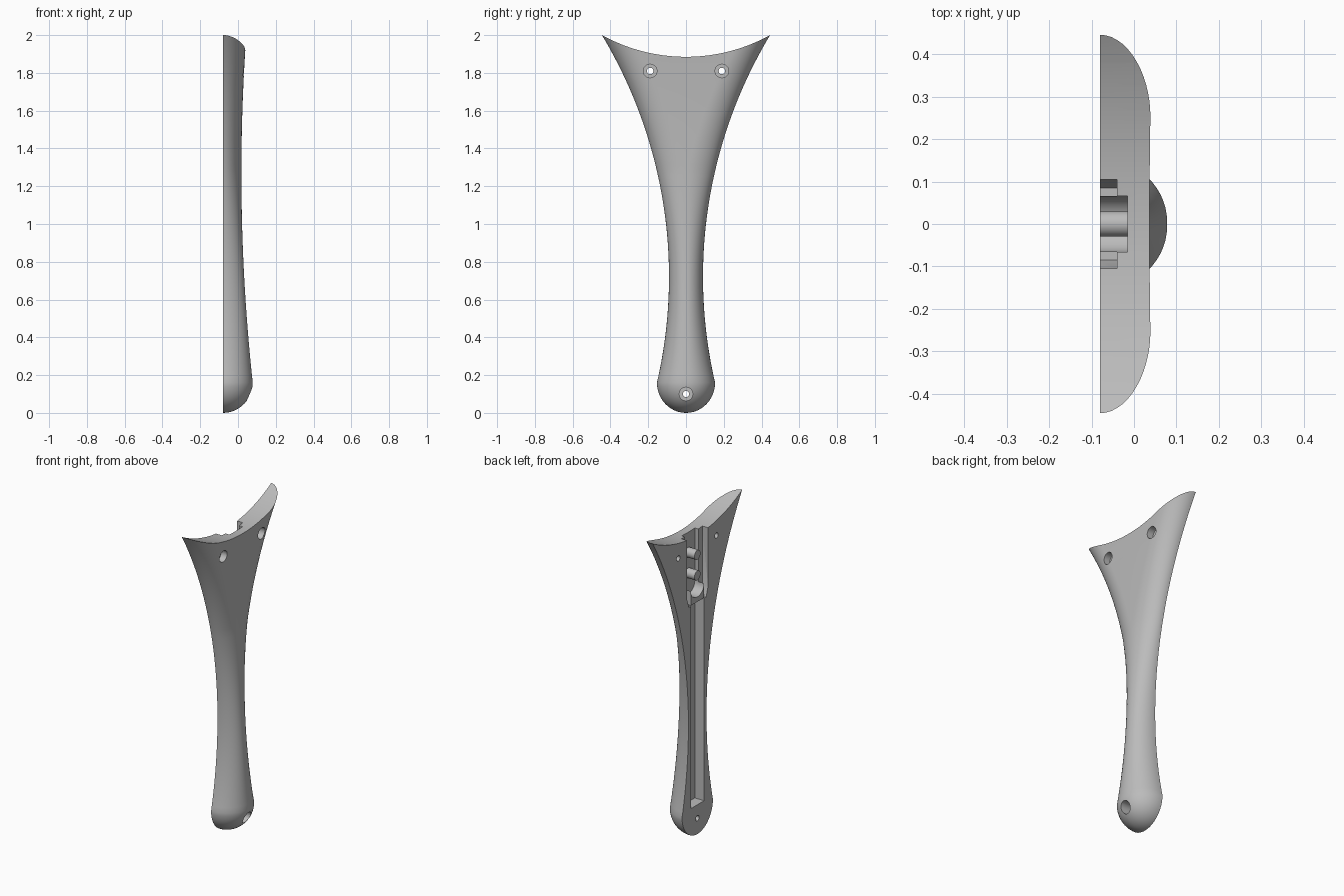
import bpy, bmesh, math
from mathutils import Matrix

cube = bpy.data.objects.get("Cube")
if cube:
    bpy.data.objects.remove(cube, do_unlink=True)

grey = bpy.data.materials.new("plain_grey")
grey.use_nodes = True
grey.diffuse_color = (0.5, 0.5, 0.5, 1)
grey.node_tree.nodes["Principled BSDF"].inputs["Base Color"].default_value = (0.5, 0.5, 0.5, 1)

BACK = -0.08      # flat mating face
FLOOR = -0.015    # floor of the deep channel


def add_object(name, bm):
    bmesh.ops.recalc_face_normals(bm, faces=bm.faces)
    mesh = bpy.data.meshes.new(name)
    bm.to_mesh(mesh)
    bm.free()
    mesh.materials.append(grey)
    ob = bpy.data.objects.new(name, mesh)
    bpy.context.collection.objects.link(ob)
    return ob


def rod(name, y, z, radius, x0, x1, sides=32):
    """Cylinder along x."""
    bm = bmesh.new()
    place = Matrix.Translation(((x0 + x1) / 2, y, z)) @ Matrix.Rotation(math.pi / 2, 4, 'Y')
    bmesh.ops.create_cone(bm, cap_ends=True, segments=sides, radius1=radius,
                          radius2=radius, depth=x1 - x0, matrix=place)
    return add_object(name, bm)


def prism(name, outline, x0, x1):
    """Outline of (y, z) points extruded along x."""
    bm = bmesh.new()
    face = bm.faces.new([bm.verts.new((x0, y, z)) for y, z in outline])
    new = bmesh.ops.extrude_face_region(bm, geom=[face])["geom"]
    bmesh.ops.translate(bm, vec=(x1 - x0, 0, 0),
                        verts=[g for g in new if isinstance(g, bmesh.types.BMVert)])
    return add_object(name, bm)


def box(name, half, z0, z1, x0, x1):
    return prism(name, [(-half, z0), (half, z0), (half, z1), (-half, z1)], x0, x1)


def cut(ob, cutter):
    cutter.hide_render = True
    mod = ob.modifiers.new("cut", 'BOOLEAN')
    mod.operation = 'DIFFERENCE'
    mod.solver = 'EXACT'
    mod.object = cutter
    bpy.context.view_layer.objects.active = ob
    bpy.ops.object.modifier_apply(modifier=mod.name)
    bpy.data.objects.remove(cutter, do_unlink=True)


def smooth(ob):
    bpy.ops.object.select_all(action='DESELECT')
    ob.select_set(True)
    bpy.context.view_layer.objects.active = ob
    bpy.ops.object.shade_smooth_by_angle(angle=math.radians(30))


# Waisted outline and gently bowed thickness
def half_width(z):
    r = 2.485
    return 0.09 + r - math.sqrt(r * r - (z - 0.72) ** 2)


def thickness(z):
    return 0.098 + 0.0487 * (z - 1.27) ** 2


# Body: lofted D-shaped sections, domed at the bottom
KNEE = 0.16
sections = []
for i in range(12):
    a = math.radians(2 + 88 * i / 12)
    sections.append((KNEE * (1 - math.cos(a)), half_width(KNEE) * math.sin(a),
                     thickness(KNEE) * math.sin(a)))
for i in range(61):
    z = KNEE + (2.03 - KNEE) * i / 60
    sections.append((z, half_width(z), thickness(z)))

bm = bmesh.new()
rings = []
STEPS = 14
for z, w, t in sections:
    ry = min(w * 0.97, 0.15)
    side = [(BACK + t * math.sin(a), w - ry + ry * math.cos(a))
            for a in (math.pi / 2 * k / STEPS for k in range(STEPS + 1))]
    ring = side + [(x, -y) for x, y in reversed(side)]
    rings.append([bm.verts.new((x, y, z)) for x, y in ring])
for low, high in zip(rings, rings[1:]):
    for k in range(len(low)):
        n = (k + 1) % len(low)
        bm.faces.new((low[k], low[n], high[n], high[k]))
bm.faces.new(rings[0])
bm.faces.new(rings[-1])
body = add_object("handle_body", bm)

# Concave top edge
cut(body, rod("top_cutter", 0, 2.803, 0.918, -0.3, 0.3, 192))

# Long channel and wider chamfered recess in the flat face
cut(body, box("channel_cutter", 0.066, 0.185, 2.1, -0.2, FLOOR))
recess = [(-0.085, 1.46), (0.085, 1.46), (0.105, 1.52),
          (0.105, 2.1), (-0.105, 2.1), (-0.105, 1.52)]
cut(body, prism("recess_cutter", recess, -0.2, -0.04))

# Counterbored screw holes
for y, z in ((-0.19, 1.81), (0.19, 1.81), (0, 0.1)):
    cut(body, rod("bore_cutter", y, z, 0.017, -0.2, 0.2, 24))
    cut(body, rod("counterbore_cutter", y, z, 0.036, -0.01, 0.2))
smooth(body)

# Pegs and cradle inside the recess
for name, z in (("upper_peg", 1.76), ("lower_peg", 1.63)):
    smooth(rod(name, 0, z, 0.03, BACK, FLOOR + 0.01))

arc = [(0.066 * math.cos(a), 1.555 + 0.06 * math.sin(a))
       for a in (math.pi * (1 + k / 16) for k in range(17))]
cradle = prism("cradle", arc + [(0.066, 1.465), (-0.066, 1.465)], BACK, FLOOR + 0.01)
smooth(cradle)
